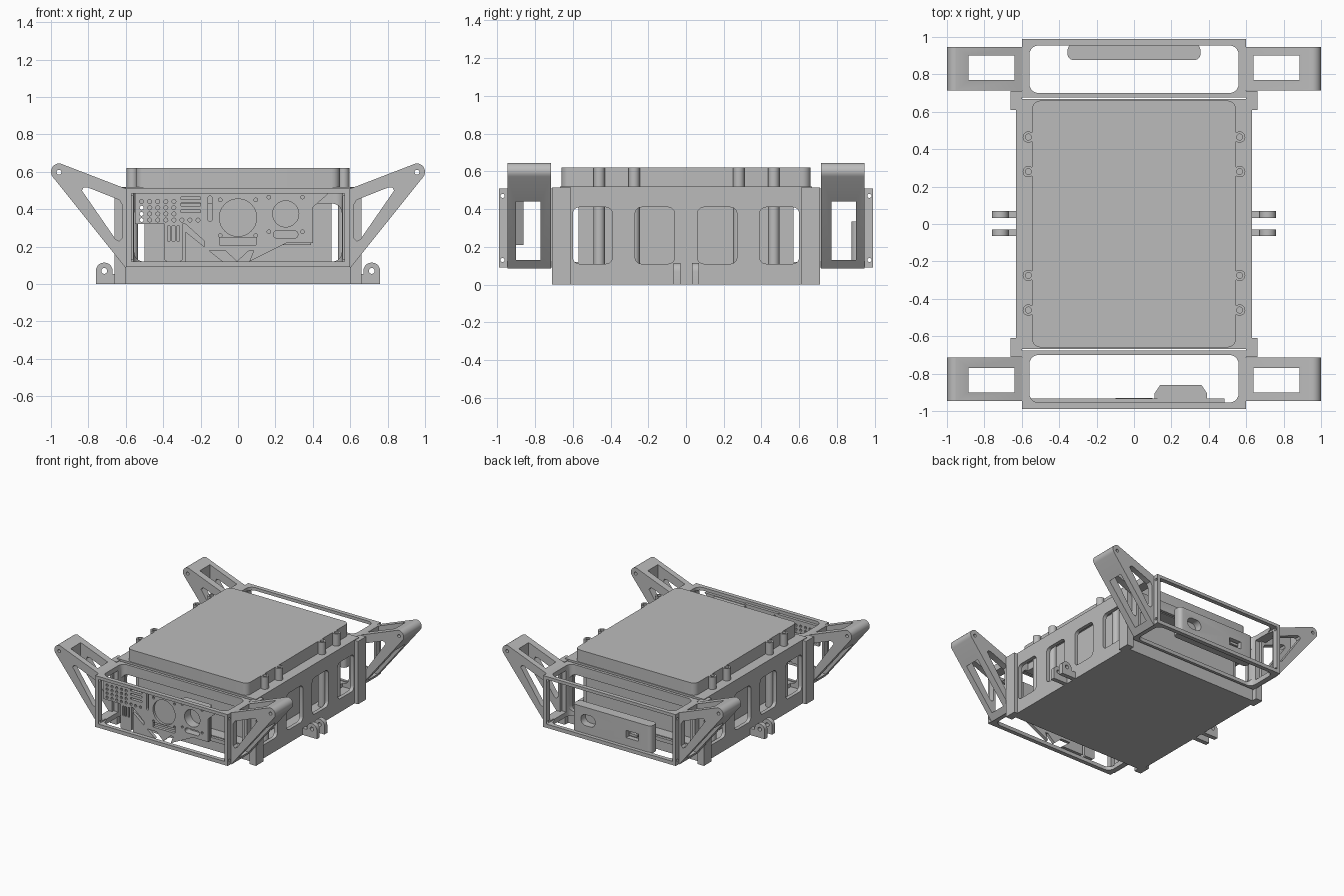
import bpy, bmesh
from math import sin, cos, pi

old = bpy.data.objects.get("Cube")
if old:
    bpy.data.objects.remove(old, do_unlink=True)

grey = bpy.data.materials.new("machined grey")
grey.use_nodes = True
GREY = (0.5, 0.5, 0.5, 1)
grey.diffuse_color = GREY
grey.node_tree.nodes["Principled BSDF"].inputs["Base Color"].default_value = GREY


def prism(name, pts, axis, a, b):
    """Extrude a 2D outline along an axis from a to b."""
    bm = bmesh.new()
    place = {"x": lambda p, d: (d, p[0], p[1]),
             "y": lambda p, d: (p[0], d, p[1]),
             "z": lambda p, d: (p[0], p[1], d)}[axis]
    low = [bm.verts.new(place(p, a)) for p in pts]
    high = [bm.verts.new(place(p, b)) for p in pts]
    bm.faces.new(low)
    bm.faces.new(high)
    for i in range(len(pts)):
        j = (i + 1) % len(pts)
        bm.faces.new((low[i], low[j], high[j], high[i]))
    bmesh.ops.recalc_face_normals(bm, faces=bm.faces)
    mesh = bpy.data.meshes.new(name)
    bm.to_mesh(mesh)
    bm.free()
    mesh.materials.append(grey)
    obj = bpy.data.objects.new(name, mesh)
    bpy.context.collection.objects.link(obj)
    return obj


def circle(u, v, r, n=20):
    return [(u + r * cos(2 * pi * i / n), v + r * sin(2 * pi * i / n)) for i in range(n)]


def rect(u0, u1, v0, v1, r=0.0, n=5):
    """Rectangle outline, with rounded corners if r is given."""
    u0, u1 = sorted((u0, u1))
    v0, v1 = sorted((v0, v1))
    if not r:
        return [(u0, v0), (u1, v0), (u1, v1), (u0, v1)]
    pts = []
    for k, (u, v) in enumerate([(u1 - r, v1 - r), (u0 + r, v1 - r),
                                (u0 + r, v0 + r), (u1 - r, v0 + r)]):
        for i in range(n + 1):
            t = pi / 2 * (k + i / n)
            pts.append((u + r * cos(t), v + r * sin(t)))
    return pts


def cut(obj, pts, axis, a, b):
    """Cut an extruded outline out of an object."""
    tool = prism("cutter", pts, axis, a, b)
    tool.hide_render = True
    mod = obj.modifiers.new("cut", "BOOLEAN")
    mod.operation = "DIFFERENCE"
    mod.solver = "EXACT"
    mod.object = tool
    bpy.context.view_layer.objects.active = obj
    bpy.ops.object.modifier_apply(modifier=mod.name)
    bpy.data.objects.remove(tool, do_unlink=True)


# Main housing with side corridors, side windows and end recesses
body = prism("housing", rect(-0.63, 0.63, -0.667, 0.667), "z", 0, 0.52)
for s in (-1, 1):
    cut(body, rect(s * 0.5, s * 0.6, -0.64, 0.64), "z", 0.09, 0.49)
    for y in (-0.495, -0.165, 0.165, 0.495):
        cut(body, rect(y - 0.105, y + 0.105, 0.11, 0.41, 0.035), "x", s * 0.55, s * 0.7)
    cut(body, rect(-0.555, 0.555, 0.12, 0.43, 0.05), "y", s * 0.57, s * 0.8)

# Lid
prism("lid", rect(-0.545, 0.545, -0.66, 0.66, 0.045), "z", 0.5, 0.62)

for s in (-1, 1):
    # Threaded posts along each side
    for y in (-0.46, -0.275, 0.28, 0.465):
        post = prism("post", circle(s * 0.565, y, 0.03), "z", 0.04, 0.62)
        cut(post, circle(s * 0.565, y, 0.016), "z", 0.57, 0.7)
    # Corner columns
    for e in (-1, 1):
        prism("corner_column", rect(s * 0.6, s * 0.66, e * 0.61, e * 0.71), "z", 0, 0.515)
    # Pair of hinge lugs
    for y in (-0.047, 0.051):
        top = [(s * (0.715 + 0.045 * cos(t)), 0.07 + 0.045 * sin(t))
               for t in [pi * i / 10 for i in range(11)]]
        lug = prism("lug", top + [(s * 0.67, 0.055), (s * 0.62, 0.055),
                                  (s * 0.62, 0), (s * 0.76, 0)], "y", y - 0.018, y + 0.018)
        cut(lug, circle(s * 0.715, 0.07, 0.016, 14), "y", y - 0.1, y + 0.1)

# End frames, open on every side
for e in (-1, 1):
    frame = prism("end_frame", rect(-0.6, 0.6, e * 0.677, e * 0.99), "z", 0.09, 0.51)
    cut(frame, rect(-0.56, 0.56, e * 0.7, e * 0.955, 0.05), "z", 0, 0.6)
    cut(frame, rect(-0.555, 0.555, 0.12, 0.43, 0.05), "y", e * 0.6, e * 0.8)
    cut(frame, rect(-0.57, 0.57, 0.12, 0.485), "y", e * 0.9, e * 1.1)
    cut(frame, rect(e * 0.75, e * 0.945, 0.13, 0.47), "x", -0.7, 0.7)
    for z in (0.13, 0.47):
        cut(frame, circle(e * 0.972, z, 0.011, 12), "x", -0.7, 0.7)

# Four outrigger arms
for e in (-1, 1):
    for s in (-1, 1):
        tip = [(s * (0.955 + 0.045 * cos(t)), 0.6 + 0.045 * sin(t))
               for t in [-0.67 + i * 0.26 for i in range(10)]]
        arm = prism("outrigger_arm", tip + [(s * 0.6, 0.51), (s * 0.6, 0.085)],
                    "y", e * 0.715, e * 0.947)
        hole = [(0.835, 0.5), (0.825, 0.517), (0.805, 0.517), (0.635, 0.45),
                (0.62, 0.425), (0.62, 0.245), (0.635, 0.23), (0.655, 0.24)]
        cut(arm, [(s * u, v) for u, v in hole], "y", e * 0.6, e * 1.1)
        cut(arm, circle(s * 0.957, 0.598, 0.013, 12), "y", e * 0.6, e * 1.1)
        cut(arm, rect(s * 0.64, s * 0.885, e * 0.77, e * 0.9), "z", 0, 0.8)
        cut(arm, rect(e * 0.77, e * 0.9, 0.13, 0.47), "x", s * 0.5, s * 0.7)

# Front equipment panel: a thin plate for each module
PANEL = (-0.957, -0.932)


def plate(name, pts):
    return prism(name, pts, "y", *PANEL)


def pierce(obj, pts):
    cut(obj, pts, "y", -1.05, -0.8)


vent = plate("vent_plate", rect(-0.55, -0.18, 0.32, 0.485))
for row in range(4):
    for col in range(8 if row == 0 else 5):
        pierce(vent, circle(-0.515 + col * 0.043, 0.342 + row * 0.033, 0.011, 8))
for z in (0.39, 0.425, 0.458):
    pierce(vent, rect(-0.305, -0.2, z - 0.007, z + 0.007))

fan = plate("large_fan_plate", rect(-0.18, 0.125, 0.18, 0.49))
pierce(fan, circle(0, 0.355, 0.1, 32))
pierce(fan, rect(-0.1, 0.1, 0.21, 0.25))
pierce(fan, rect(-0.16, -0.14, 0.335, 0.47, 0.008))
for x in (-0.095, 0.095):
    for z in (0.26, 0.45):
        pierce(fan, circle(x, z, 0.01, 10))
prism("large_fan_hub", circle(0, 0.355, 0.1, 32), "y", -0.938, -0.93)

# Small fan with its tapered housing
small = plate("small_fan_plate", rect(0.125, 0.4, 0.22, 0.485))
back = prism("small_fan_housing", [(0.11, -0.935), (0.39, -0.935), (0.39, -0.905),
                                 (0.36, -0.86), (0.14, -0.86), (0.11, -0.905)],
             "z", 0.21, 0.48)
for part in (small, back):
    cut(part, circle(0.255, 0.375, 0.07, 28), "y", -1.05, -0.88)
    cut(part, rect(0.19, 0.32, 0.245, 0.285, 0.018), "y", -1.05, -0.9)
for x in (0.165, 0.345):
    for z in (0.28, 0.465):
        pierce(small, circle(x, z, 0.01, 10))

# Clip and braces tying the panel to the frame
clip = plate("slotted_clip", rect(-0.395, -0.295, 0.12, 0.33, 0.02))
for x in (-0.37, -0.345, -0.32):
    pierce(clip, rect(x - 0.007, x + 0.007, 0.23, 0.31))
for pts in ([(0.4, 0.41), (0.4, 0.485), (0.485, 0.485)],
            [(0.06, 0.12), (0.26, 0.22), (0.1, 0.22)],
            [(-0.07, 0.18), (0.06, 0.18), (-0.005, 0.12)],
            [(-0.28, 0.28), (-0.28, 0.12), (-0.08, 0.12), (-0.18, 0.2)],
            [(-0.28, 0.32), (-0.18, 0.32), (-0.18, 0.23)]):
    plate("panel_brace", pts)

# Rear module with an oval socket and a port
rear = prism("rear_module", rect(-0.355, 0.355, 0.877, 0.96, 0.03), "z", 0.11, 0.335)
cut(rear, rect(0.15, 0.28, 0.185, 0.275, 0.043), "y", 0.9, 1)
cut(rear, rect(-0.24, -0.13, 0.185, 0.245), "y", 0.92, 1)
prism("port_insert", rect(-0.22, -0.15, 0.205, 0.225), "y", 0.91, 0.95)

# Smooth round surfaces while keeping edges crisp
bpy.ops.object.select_all(action="DESELECT")
for obj in bpy.context.collection.objects:
    if obj.type == "MESH" and grey.name in obj.data.materials:
        obj.select_set(True)
        bpy.context.view_layer.objects.active = obj
bpy.ops.object.shade_smooth_by_angle(angle=0.55)
